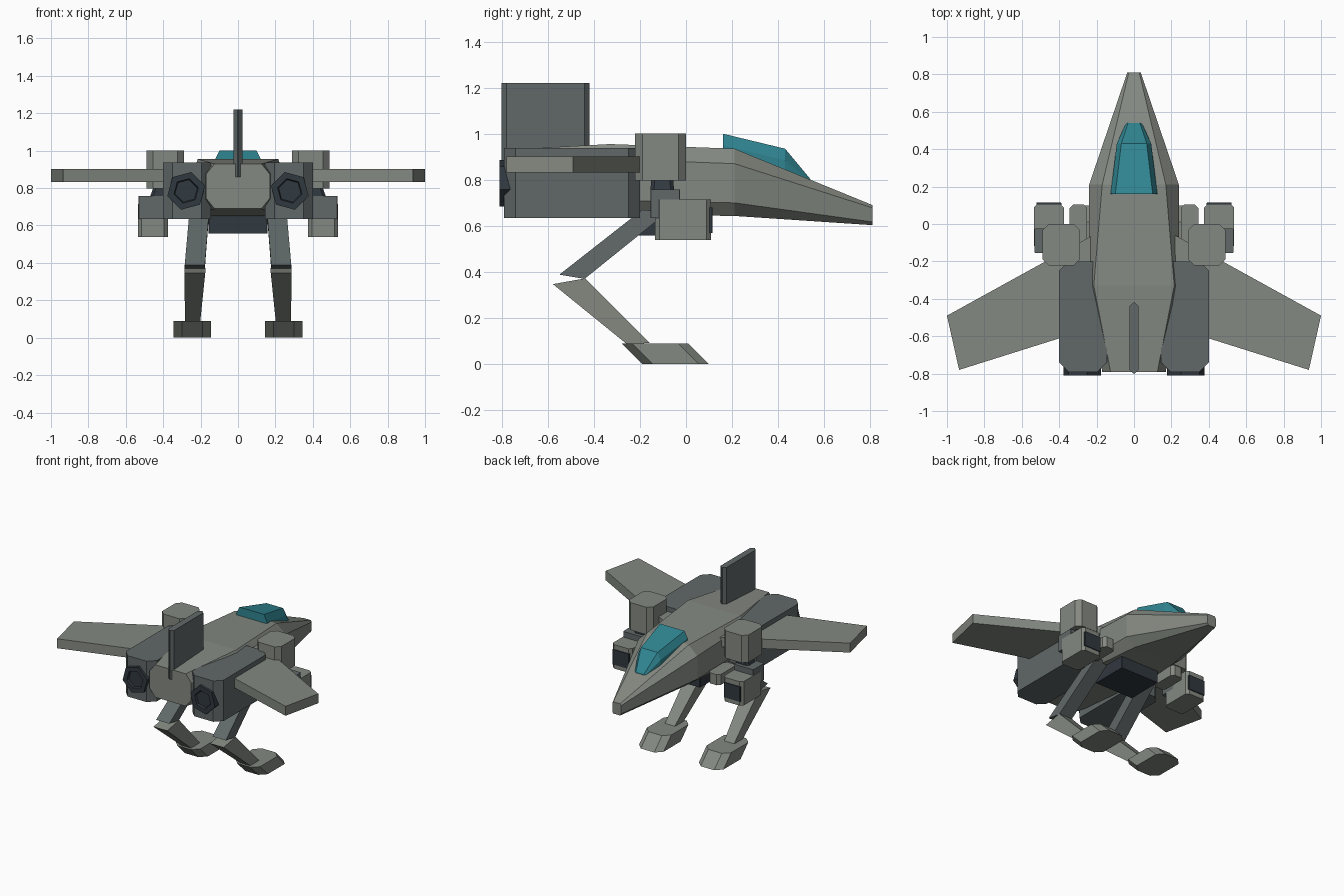
import bpy, bmesh, math
from mathutils import Vector

if "Cube" in bpy.data.objects:
    bpy.data.objects.remove(bpy.data.objects["Cube"])


def material(name, r, g, b):
    m = bpy.data.materials.new(name)
    m.diffuse_color = (r, g, b, 1)
    m.use_nodes = True
    m.node_tree.nodes["Principled BSDF"].inputs["Base Color"].default_value = m.diffuse_color
    return m


HULL = material("hull_grey", 0.23, 0.25, 0.22)
SLATE = material("slate_grey", 0.12, 0.14, 0.14)
DARK = material("dark_grey", 0.03, 0.04, 0.05)
GLASS = material("teal_glass", 0.03, 0.24, 0.29)


def loft(name, rings, mat, mirror=False):
    """Skin a list of equal-length point rings and cap both ends."""
    bm = bmesh.new()
    rows = [[bm.verts.new(p) for p in ring] for ring in rings]
    n = len(rows[0])
    for a, b in zip(rows, rows[1:]):
        for i in range(n):
            j = (i + 1) % n
            bm.faces.new((a[i], a[j], b[j], b[i]))
    bm.faces.new(rows[0])
    bm.faces.new(rows[-1])
    bmesh.ops.recalc_face_normals(bm, faces=bm.faces)
    me = bpy.data.meshes.new(name)
    bm.to_mesh(me)
    bm.free()
    ob = bpy.data.objects.new(name, me)
    bpy.context.collection.objects.link(ob)
    me.materials.append(mat)
    if mirror:
        ob.modifiers.new("mirror", 'MIRROR').use_mirror_merge = False
    return ob


def plan(x0, x1, y0, y1, z, c):
    """Rectangle in plan with cut corners."""
    return [(x0 + c, y0, z), (x1 - c, y0, z), (x1, y0 + c, z), (x1, y1 - c, z),
            (x1 - c, y1, z), (x0 + c, y1, z), (x0, y1 - c, z), (x0, y0 + c, z)]


def block(name, x, y, z, c, mat, mirror=True, shear=0.0):
    """Upright block with cut vertical edges; shear slides its top along y."""
    loft(name, [plan(*x, *y, z[0], c),
                plan(*x, y[0] + shear, y[1] + shear, z[1], c)], mat, mirror)


def section(y, w, wt, zb, zl, zh, zt):
    """Eight-sided fuselage cross-section."""
    return [(-wt, y, zb), (wt, y, zb), (w, y, zl), (w, y, zh),
            (wt, y, zt), (-wt, y, zt), (-w, y, zh), (-w, y, zl)]


def limb(name, top, bottom, mat):
    """Leg segment between two cross-sections: (x0, x1, (y,z) back, (y,z) front)."""
    def ring(x0, x1, b, f):
        return [(x0, *b), (x1, *b), (x1, *f), (x0, *f)]
    loft(name, [ring(*top), ring(*bottom)], mat, True)


# Fuselage
loft("fuselage", [section(-0.79, 0.17, 0.125, 0.69, 0.745, 0.875, 0.93),
                  section(-0.33, 0.24, 0.215, 0.65, 0.71, 0.89, 0.955),
                  section(0.21, 0.24, 0.17, 0.643, 0.70, 0.87, 0.935),
                  section(0.81, 0.036, 0.028, 0.603, 0.617, 0.678, 0.69)], HULL)


# Canopy
def canopy_ring(y0, y1, wb, wt, zb, zm, zt):
    return [(-wb, y0, zb), (wb, y0, zb), (wb, y0, zm), (wt, y1, zt), (-wt, y1, zt), (-wb, y0, zm)]


loft("canopy", [canopy_ring(0.16, 0.16, 0.125, 0.10, 0.85, 0.95, 1.0),
                canopy_ring(0.43, 0.43, 0.092, 0.068, 0.77, 0.885, 0.935),
                canopy_ring(0.54, 0.54, 0.042, 0.032, 0.74, 0.795, 0.803)], GLASS)

# Tail fin
block("tail_fin", (-0.024, 0.024), (-0.80, -0.42), (0.86, 1.22), 0.02, SLATE, mirror=False)

# Wings
outline = [(0.22, -0.06), (1.0, -0.49), (0.935, -0.78), (0.22, -0.555)]
loft("wings", [[(x, y, z) for x, y in outline] for z in (0.832, 0.902)], HULL, True)

# Engine nacelles
block("engine_nacelles", (0.145, 0.40), (-0.79, -0.20), (0.635, 0.937), 0.05, SLATE)


# Hexagonal exhaust nozzles with a recessed throat
def hexagon(r, y):
    return [(0.277 + r * math.cos(math.radians(a)), y, 0.785 + r * math.sin(math.radians(a)))
            for a in range(45, 405, 60)]


loft("exhaust_nozzles", [hexagon(0.104, -0.74), hexagon(0.104, -0.81),
                         hexagon(0.068, -0.81), hexagon(0.062, -0.795)], DARK, True)

# Shoulder blocks and arm joints
block("shoulder_blocks", (0.29, 0.488), (-0.222, 0.0), (0.797, 1.0), 0.033, HULL)
loft("arm_joints", [plan(0.36, 0.472, -0.155, -0.052, 0.75, 0.015),
                    plan(0.36, 0.45, -0.15, -0.055, 0.81, 0.015)], DARK, True)

# Gun arms
block("elbow_blocks", (0.375, 0.533), (-0.155, -0.025), (0.635, 0.757), 0.004, SLATE)
block("gun_pods", (0.375, 0.535), (-0.135, 0.108), (0.538, 0.715), 0.02, HULL)
block("gun_muzzles", (0.388, 0.522), (0.05, 0.115), (0.57, 0.68), 0.003, DARK)
block("inner_pods", (0.25, 0.345), (-0.10, 0.105), (0.637, 0.715), 0.02, HULL)

# Hip block
block("hip_block", (-0.157, 0.157), (-0.21, 0.06), (0.557, 0.68), 0.003, DARK, mirror=False)

# Legs
limb("thighs", (0.155, 0.26, (-0.19, 0.67), (-0.08, 0.66)),
     (0.177, 0.285, (-0.55, 0.388), (-0.44, 0.37)), SLATE)
limb("shins", (0.175, 0.287, (-0.578, 0.347), (-0.437, 0.372)),
     (0.202, 0.283, (-0.255, 0.085), (-0.158, 0.092)), HULL)
block("feet", (0.145, 0.345), (-0.19, 0.10), (0.0, 0.09), 0.045, HULL, shear=-0.09)
